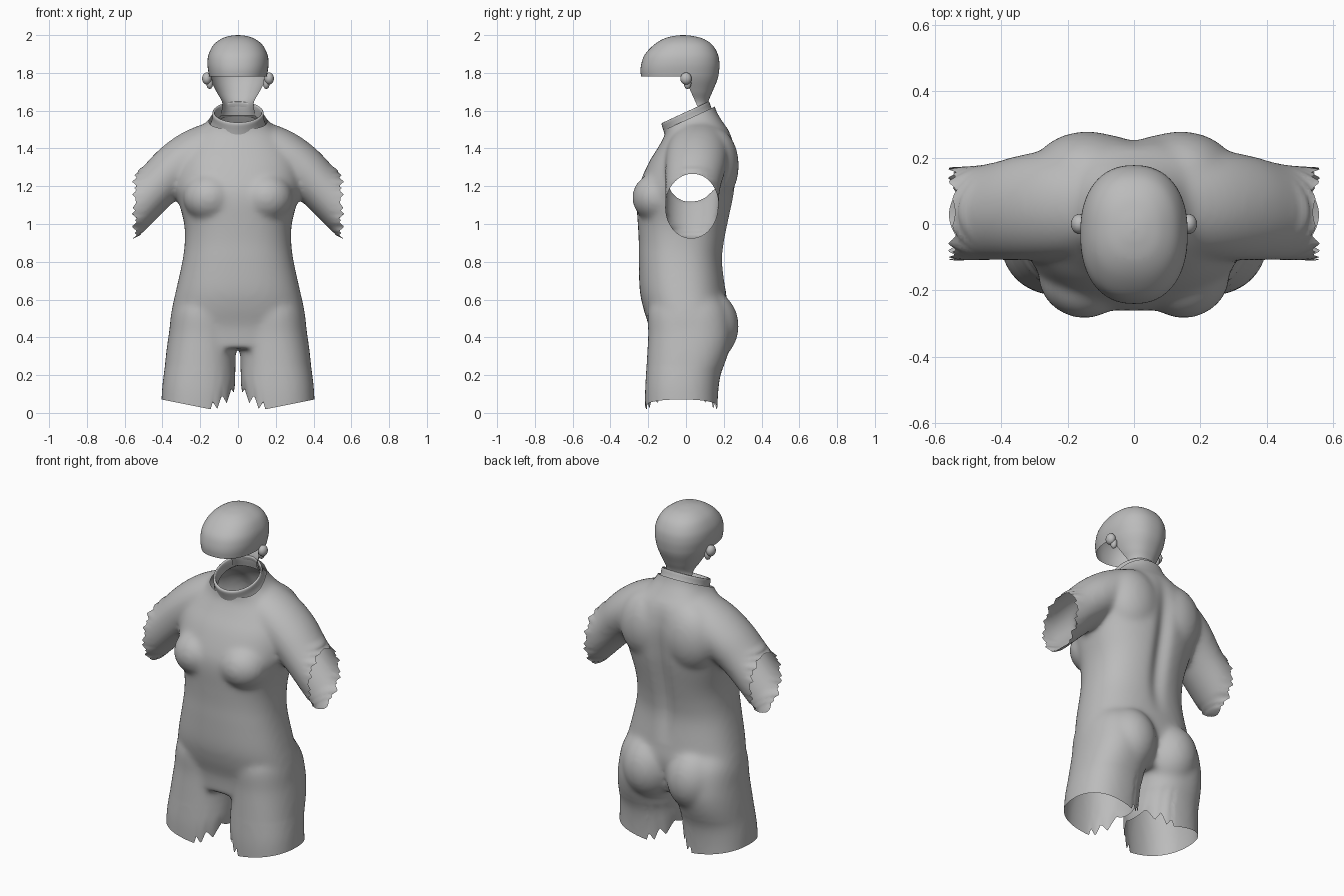
import bpy, bmesh, math
from mathutils import Vector, Matrix

if "Cube" in bpy.data.objects:
    bpy.data.objects.remove(bpy.data.objects["Cube"])

grey = bpy.data.materials.new("plain grey")
grey.diffuse_color = (0.5, 0.5, 0.5, 1)
grey.use_nodes = True
grey.node_tree.nodes["Principled BSDF"].inputs["Base Color"].default_value = grey.diffuse_color


def spline(rows, steps=6):
    """Smoothly interpolate between rows of section values."""
    out = []
    for i in range(len(rows) - 1):
        a, b, c, d = (rows[max(0, min(len(rows) - 1, i + k))] for k in (-1, 0, 1, 2))
        for s in range(steps):
            t = s / steps
            out.append([q + 0.5 * t * (r - p + t * (2 * p - 5 * q + 4 * r - s4 + t * (3 * (q - r) + s4 - p)))
                        for p, q, r, s4 in zip(a, b, c, d)])
    return out + [list(rows[-1])]


def oval(centre, u, v, power=2.0, n=64):
    """Closed superellipse ring spanned by half-axes u and v."""
    pts = []
    for i in range(n):
        a = 2 * math.pi * i / n
        c, s = math.cos(a), math.sin(a)
        pts.append(Vector(centre) + Vector(u) * math.copysign(abs(c) ** (2 / power), c)
                   + Vector(v) * math.copysign(abs(s) ** (2 / power), s))
    return pts


def loft(bm, rings, caps=True):
    vs = [[bm.verts.new(p) for p in r] for r in rings]
    n = len(vs[0])
    for a, b in zip(vs, vs[1:]):
        for i in range(n):
            bm.faces.new((a[i], a[(i + 1) % n], b[(i + 1) % n], b[i]))
    if caps:
        bm.faces.new(vs[0][::-1])
        bm.faces.new(vs[-1])


def ball(bm, centre, radii):
    m = Matrix.Translation(centre) @ Matrix.Diagonal((*radii, 1))
    bmesh.ops.create_uvsphere(bm, u_segments=32, v_segments=20, radius=1, matrix=m)


def make(name, bm, fix=True):
    if fix:
        bmesh.ops.recalc_face_normals(bm, faces=bm.faces[:])
    me = bpy.data.meshes.new(name)
    bm.to_mesh(me)
    bm.free()
    me.materials.append(grey)
    ob = bpy.data.objects.new(name, me)
    bpy.context.collection.objects.link(ob)
    bpy.ops.object.select_all(action='DESELECT')
    ob.select_set(True)
    bpy.context.view_layer.objects.active = ob
    return ob


def bisect(bm, co, no, clear=True):
    bmesh.ops.bisect_plane(bm, geom=bm.verts[:] + bm.edges[:] + bm.faces[:],
                           plane_co=co, plane_no=no, clear_outer=clear)


def saw(t):
    return abs(2 * (t % 1) - 1) * 2 - 1


# Torso sections: height, half width, front y, back y
bm = bmesh.new()
torso = [(0.34, 0.33, -0.185, 0.17), (0.45, 0.36, -0.195, 0.20), (0.55, 0.35, -0.225, 0.22),
         (0.65, 0.328, -0.245, 0.21), (0.8, 0.295, -0.25, 0.195), (0.9, 0.282, -0.25, 0.205),
         (1.0, 0.285, -0.255, 0.225), (1.12, 0.315, -0.262, 0.25), (1.2, 0.335, -0.25, 0.262),
         (1.32, 0.33, -0.20, 0.27), (1.41, 0.29, -0.145, 0.258), (1.48, 0.23, -0.11, 0.235),
         (1.54, 0.165, -0.11, 0.195), (1.6, 0.13, -0.115, 0.16), (1.68, 0.125, -0.12, 0.14)]
loft(bm, [oval((0, (f + b) / 2, z), (w, 0, 0), (0, (b - f) / 2, 0), 2.35)
          for z, w, f, b in spline(torso)])

# Legs: height, inner x, outer x, front y, back y
leg = [(-0.08, 0.03, 0.408, -0.215, 0.165), (0.08, 0.016, 0.402, -0.217, 0.17),
       (0.2, 0.014, 0.392, -0.212, 0.185), (0.32, 0.012, 0.38, -0.205, 0.225),
       (0.42, 0.01, 0.366, -0.2, 0.24), (0.55, 0.01, 0.345, -0.2, 0.22), (0.65, 0.06, 0.29, -0.15, 0.15)]
# Arms: x, y, z, downward angle, thickness, depth
arm = [(0.10, 0.07, 1.42, 10, 0.13, 0.16), (0.22, 0.06, 1.37, 30, 0.135, 0.165),
       (0.33, 0.05, 1.295, 43, 0.132, 0.16), (0.45, 0.035, 1.18, 45, 0.122, 0.145),
       (0.64, 0.027, 0.985, 45, 0.12, 0.142)]
for s in (1, -1):
    loft(bm, [oval((s * (i + o) / 2, (f + b) / 2, z), (s * (o - i) / 2, 0, 0), (0, (b - f) / 2, 0), 2.3)
              for z, i, o, f, b in spline(leg)])
    rings = []
    for x, y, z, ang, r, d in spline(arm):
        a = math.radians(ang)
        rings.append(oval((s * x, y, z), (s * r * math.sin(a), 0, r * math.cos(a)), (0, d, 0)))
    loft(bm, rings)
    ball(bm, (s * 0.15, -0.15, 1.14), (0.14, 0.135, 0.13))    # chest
    ball(bm, (s * 0.145, 0.095, 0.46), (0.165, 0.185, 0.20))  # seat
    ball(bm, (s * 0.14, 0.15, 1.31), (0.17, 0.13, 0.2))       # shoulder blade

# Each part faces outward before the volumes are merged
body = make("bodysuit", bm)
rm = body.modifiers.new("merge", 'REMESH')
rm.mode = 'VOXEL'
rm.voxel_size = 0.014
sm = body.modifiers.new("blend", 'SMOOTH')
sm.factor = 0.5
sm.iterations = 14
for m in ("merge", "blend"):
    bpy.ops.object.modifier_apply(modifier=m)

# Open the neck, sleeves and legs, then shape the torn hems
bm = bmesh.new()
bm.from_mesh(body.data)
bisect(bm, (0, 0.02, 1.56), (0, -0.42, 0.91))
bisect(bm, (0, 0, 0), (0, 0, -1))
for s in (1, -1):
    bisect(bm, (s * 0.535, 0, 0), (s, 0, 0))
for v in bm.verts:
    x, y, z = v.co
    ax = abs(x)
    if z < 0.25:
        if ax > 0.14:
            hem = max(0.0, 0.07 - 0.2 * (0.4 - ax))
        else:
            hem = 0.03 + 0.09 * (1 - ax / 0.14) + 0.03 * saw(ax / 0.05 + 0.3)
        v.co.z = hem + z * (0.25 - hem) / 0.25
    elif ax > 0.47 and z < 1.4:
        t = min(1, (ax - 0.47) / 0.065)
        edge = 0.02 * saw(z / 0.068) + (0.006 if z > 1.08 else -0.008)
        v.co.x += math.copysign(t * t * edge, x)
    # Spine groove
    if y > 0.1 and 0.65 < z < 1.5:
        v.co.y -= 0.028 * math.exp(-(x / 0.045) ** 2) * math.sin(math.pi * (z - 0.65) / 0.85)
bm.to_mesh(body.data)
bm.free()
if not body.data.materials:
    body.data.materials.append(grey)
bpy.ops.object.shade_smooth_by_angle(angle=math.radians(50))

# Collar: tilted band, outside up and over the rim, then down inside
bm = bmesh.new()
band = [(0.035, 1.505, 0.155, 0.14), (0.01, 1.55, 0.137, 0.128), (-0.002, 1.585, 0.136, 0.127),
        (-0.002, 1.592, 0.130, 0.121), (0.0, 1.585, 0.123, 0.114), (0.02, 1.535, 0.122, 0.113)]
loft(bm, [oval((0, y, z), (rx, 0, 0), (0, ry, ry * 0.46)) for y, z, rx, ry in spline(band, 3)], caps=False)
make("collar", bm)
bpy.ops.object.shade_smooth_by_angle(angle=math.radians(50))

# Head shell: height, half width, front y, back y
bm = bmesh.new()
skull = [(1.575, 0.1, -0.05, 0.13), (1.64, 0.085, -0.06, 0.118), (1.70, 0.115, -0.14, 0.14),
         (1.76, 0.145, -0.225, 0.165), (1.80, 0.156, -0.24, 0.174), (1.85, 0.162, -0.236, 0.177),
         (1.90, 0.155, -0.216, 0.168), (1.95, 0.128, -0.168, 0.138), (1.982, 0.085, -0.115, 0.088),
         (1.996, 0.04, -0.06, 0.03), (2.0, 0.004, -0.02, -0.012)]
loft(bm, [oval((0, (f + b) / 2, z), (w, 0, 0), (0, (b - f) / 2, 0), 2.3) for z, w, f, b in spline(skull)])
bmesh.ops.recalc_face_normals(bm, faces=bm.faces[:])
# Remove the face below the brow and the front of the neck
bisect(bm, (0, 0, 1.78), (0, 0, 1), clear=False)
bisect(bm, (0, -0.01, 1.78), (0, 1, 0.45), clear=False)
gone = []
for f in bm.faces:
    c = f.calc_center_median()
    if (c.z < 1.78 and c.y < -0.01 + (1.78 - c.z) * 0.45) or c.z < 1.576:
        gone.append(f)
bmesh.ops.delete(bm, geom=gone, context='FACES')
make("head_shell", bm, fix=False)
bpy.ops.object.shade_smooth_by_angle(angle=math.radians(50))

# Ears: upper shell and lobe
for s, side in ((1, "right"), (-1, "left")):
    bm = bmesh.new()
    ball(bm, (s * 0.165, 0.0, 1.77), (0.025, 0.03, 0.032))
    ball(bm, (s * 0.15, 0.008, 1.745), (0.018, 0.02, 0.03))
    make("ear_" + side, bm)
    bpy.ops.object.shade_smooth_by_angle(angle=math.radians(50))
